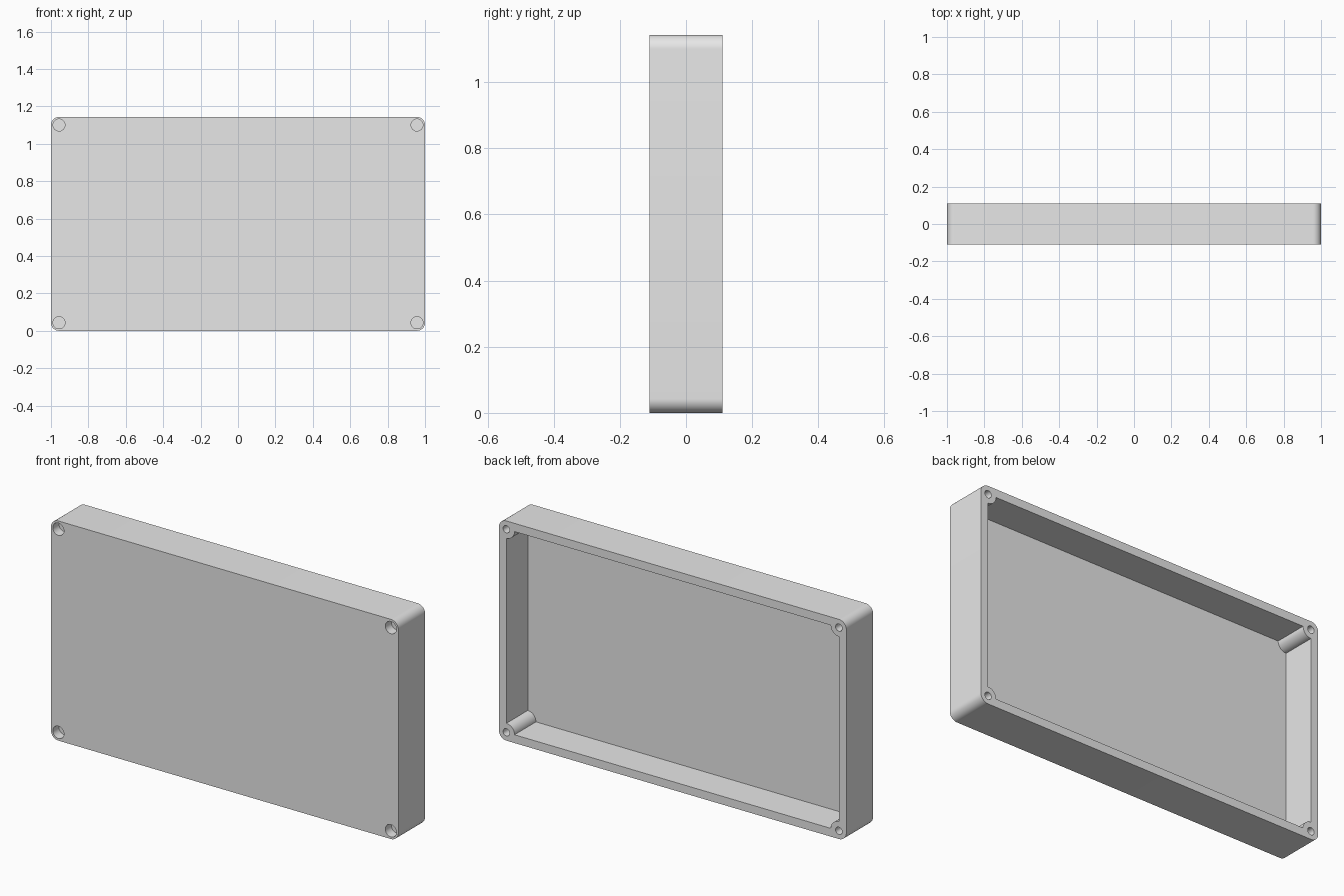
import bpy, bmesh
from math import radians, cos, sin, pi

cube = bpy.data.objects.get("Cube")
if cube:
    bpy.data.objects.remove(cube, do_unlink=True)

# Main dimensions
WIDTH, HEIGHT, DEPTH = 2.0, 1.143, 0.22
INSET = 0.043          # wall thickness, corner radius and screw centre distance
BOSS_RADIUS = 0.047
FLOOR = 0.044
FRONT, BACK = -DEPTH / 2, DEPTH / 2
CX, CZ = WIDTH / 2 - INSET, HEIGHT / 2 - INSET
CORNERS = [(CX, CZ), (-CX, CZ), (-CX, -CZ), (CX, -CZ)]

grey = bpy.data.materials.new("plain grey")
grey.use_nodes = True
grey.diffuse_color = (0.8, 0.8, 0.8, 1)
grey.node_tree.nodes["Principled BSDF"].inputs["Base Color"].default_value = (0.8, 0.8, 0.8, 1)


def arc(centre, radius, start, sweep, steps):
    """Points on an arc in the x-z plane."""
    return [(centre[0] + radius * cos(start + sweep * i / steps),
             centre[1] + radius * sin(start + sweep * i / steps))
            for i in range(steps + 1)]


def add_prism(bm, outline, y0, y1):
    """Extrude a closed x-z outline from y0 to y1."""
    near = [bm.verts.new((x, y0, z + HEIGHT / 2)) for x, z in outline]
    far = [bm.verts.new((x, y1, z + HEIGHT / 2)) for x, z in outline]
    bm.faces.new(near)
    bm.faces.new(far[::-1])
    for i in range(len(near)):
        j = (i + 1) % len(near)
        bm.faces.new((near[j], near[i], far[i], far[j]))


def make_object(name, bm):
    bmesh.ops.recalc_face_normals(bm, faces=bm.faces)
    mesh = bpy.data.meshes.new(name)
    bm.to_mesh(mesh)
    bm.free()
    mesh.materials.append(grey)
    obj = bpy.data.objects.new(name, mesh)
    bpy.context.collection.objects.link(obj)
    return obj


# Outer block with rounded corners
outer, inner = [], []
for i, corner in enumerate(CORNERS):
    turn = i * pi / 2
    outer += arc(corner, INSET, turn, pi / 2, 12)
    inner += arc(corner, BOSS_RADIUS, turn + 1.5 * pi, -pi / 2, 12)
bm = bmesh.new()
add_prism(bm, outer, FRONT, BACK)
shell = make_object("enclosure_shell", bm)

# Cavity that leaves a screw boss in each corner, plus the front and back holes
bm = bmesh.new()
add_prism(bm, inner, FRONT + FLOOR, BACK + 0.1)
for corner in CORNERS:
    add_prism(bm, arc(corner, 0.032, 0, 2 * pi, 32)[:-1], FRONT - 0.1, FRONT + 0.05)
    add_prism(bm, arc(corner, 0.019, 0, 2 * pi, 24)[:-1], BACK - 0.12, BACK + 0.1)
cutter = make_object("cavity_cutter", bm)
cutter.hide_render = True

cut = shell.modifiers.new("cavity", 'BOOLEAN')
cut.operation = 'DIFFERENCE'
cut.solver = 'EXACT'
cut.object = cutter

# Bake the cut, then smooth only the curved walls
bpy.ops.object.select_all(action='DESELECT')
shell.select_set(True)
bpy.context.view_layer.objects.active = shell
bpy.ops.object.modifier_apply(modifier=cut.name)
bpy.data.objects.remove(cutter, do_unlink=True)
bpy.ops.object.shade_smooth_by_angle(angle=radians(30))
